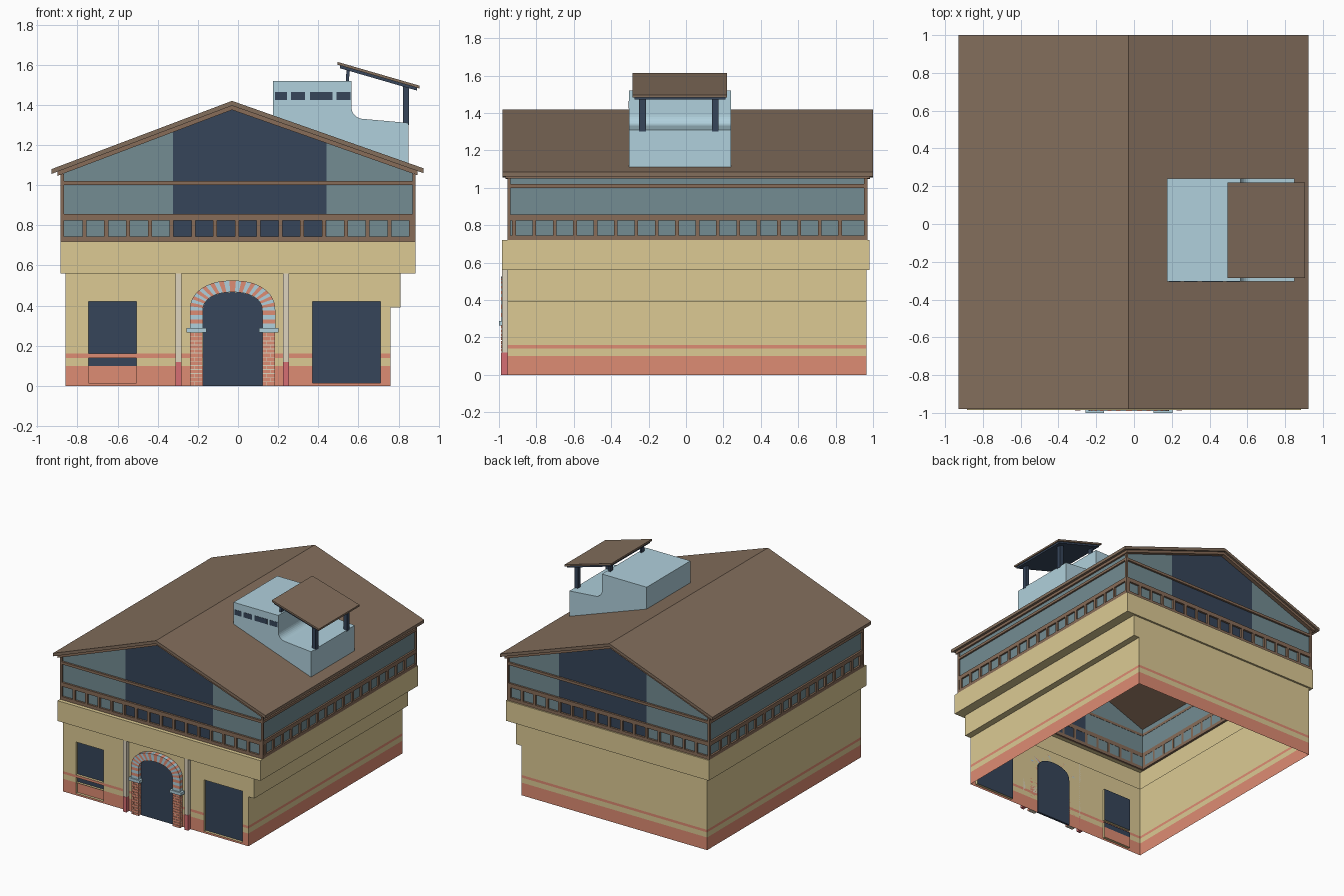
import bpy, math

if "Cube" in bpy.data.objects:
    bpy.data.objects.remove(bpy.data.objects["Cube"])


def mat(name, rgb):
    m = bpy.data.materials.new(name)
    m.diffuse_color = [((c / 255 + .055) / 1.055) ** 2.4 for c in rgb] + [1]
    m.use_nodes = True
    m.node_tree.nodes["Principled BSDF"].inputs["Base Color"].default_value = m.diffuse_color
    return m


TAN = mat("tan", (220, 202, 148))
PINK = mat("pink", (222, 140, 115))
BASE = mat("rose", (214, 110, 115))
CREAM = mat("cream", (222, 212, 190))
BLUE = mat("pale_blue", (176, 208, 220))
DARK = mat("dark", (54, 69, 90))
TEAL = mat("teal", (115, 140, 146))
ROOF = mat("roof_brown", (131, 110, 92))
TRIM = mat("trim_brown", (135, 108, 88))


class Part:
    """Collects faces, then becomes one object."""
    def __init__(self, name):
        self.name, self.v, self.f, self.m = name, [], [], []

    def face(self, pts, m):
        n = len(self.v)
        self.v += pts
        self.f.append(range(n, n + len(pts)))
        self.m.append(m)

    def prism(self, prof, y0, y1, m):
        """Extrude a counter-clockwise (x, z) outline along y."""
        self.face([(x, y0, z) for x, z in prof], m)
        self.face([(x, y1, z) for x, z in reversed(prof)], m)
        for (xa, za), (xb, zb) in zip(prof, prof[1:] + prof[:1]):
            self.face([(xa, y0, za), (xa, y1, za), (xb, y1, zb), (xb, y0, zb)], m)

    def box(self, x0, x1, y0, y1, z0, z1, m):
        self.prism([(x0, z0), (x1, z0), (x1, z1), (x0, z1)], y0, y1, m)

    def band(self, a, b, m, sides=(0, 1, 2, 3)):
        """Join two rings (z, x0, x1, y0, y1); sides: front, right, back, left."""
        def ring(r):
            z, x0, x1, y0, y1 = r
            return [(x0, y0, z), (x1, y0, z), (x1, y1, z), (x0, y1, z)]
        p, q = ring(a), ring(b)
        for i in sides:
            j = (i + 1) % 4
            self.face([p[i], p[j], q[j], q[i]], m)

    def done(self):
        me = bpy.data.meshes.new(self.name)
        me.from_pydata(self.v, [], [tuple(f) for f in self.f])
        mats = list(dict.fromkeys(self.m))
        for m in mats:
            me.materials.append(m)
        for p, m in zip(me.polygons, self.m):
            p.material_index = mats.index(m)
        o = bpy.data.objects.new(self.name, me)
        bpy.context.collection.objects.link(o)
        return o


# Ground floor walls: open-bottomed shell with painted stripes
X0, X1, YF, YB = -.86, .76, -.955, .965
stripes = [(0, .10, PINK), (.10, .14, TAN), (.14, .16, PINK), (.16, .39, TAN)]
w = Part("lower_walls")
for z0, z1, m in stripes:
    w.band((z0, X0, X1, YF, YB), (z1, X0, X1, YF, YB), m, (1, 2, 3))
w.band((.39, X0, X1, YF, YB), (.39, .81 - 1.67, .81, YF, YB), TAN, (1,))
w.band((.39, X0, .81, YF, YB), (.56, X0, .81, YF, YB), TAN, (1, 2, 3))
# overhanging band
w.band((.56, X0, .81, YF, YB), (.56, -.885, .885, -.985, .98), TAN)
w.band((.56, -.885, .885, -.985, .98), (.72, -.885, .885, -.985, .98), TAN)
w.band((.72, -.885, .885, -.985, .98), (.72, -.87, .872, -.94, .955), TAN)
w.done()

# Front wall: cells around the two window openings
f = Part("front_wall")
xs = [X0, -.745, -.505, .37, .71, X1, .81]
zs = [0, .015, .10, .14, .16, .39, .42, .56]
for i in range(6):
    for j in range(7):
        xa, xb, za, zb = xs[i], xs[i + 1], zs[j], zs[j + 1]
        if (i == 5 and za < .39) or (i == 3 and 1 <= j <= 5) or (i == 1 and j in (1, 2, 4, 5)):
            continue
        m = PINK if j in (0, 1, 3) else TAN
        f.face([(xa, YF, za), (xb, YF, za), (xb, YF, zb), (xa, YF, zb)], m)
f.done()


# Recessed windows
def recess(part, x0, x1, z0, z1, back):
    y = YF + .02
    p = [(x0, z0), (x1, z0), (x1, z1), (x0, z1)]
    for (xa, za), (xb, zb) in zip(p, p[1:] + p[:1]):
        part.face([(xa, YF, za), (xa, y, za), (xb, y, zb), (xb, YF, zb)][::-1], TAN)
    part.face([(x, y, z) for x, z in p], back)


g = Part("front_windows")
recess(g, .37, .71, .015, .42, DARK)
recess(g, -.745, -.505, .16, .42, DARK)
recess(g, -.745, -.505, .10, .14, DARK)
recess(g, -.745, -.505, .015, .10, PINK)
g.done()

# Pilasters
p = Part("pilasters")
for x in (-.312, .225):
    p.box(x, x + .03, -.985, YF, .12, .56, CREAM)
    p.box(x, x + .03, -.988, YF, 0, .12, BASE)
p.done()

# Arched door
CX, CZ = -.027, .375


def arc(t, rx, rz):
    c, s = math.cos(t), math.sin(t)
    return CX + rx * math.copysign(abs(c) ** .9, c), CZ + rz * s ** .9 if s > 1e-6 else CZ


d = Part("door")
d.prism([(CX - .148, 0), (CX + .148, 0)] +
        [arc(math.pi * i / 16, .148, .092) for i in range(17)], -.962, -.945, DARK)
d.done()

# Door surround: brick pillars, imposts and alternating arch stones
a = Part("door_surround")
for s in (-1, 1):
    xa, xb = sorted((CX + s * .148, CX + s * .213))
    a.box(xa + .002, xb - .002, -.985, YF, 0, .265, CREAM)
    h = .265 / 13
    for r in range(13):
        cuts = [xa, xa + (.043 if r % 2 else .022), xb]
        for u, v in zip(cuts, cuts[1:]):
            a.box(u + .001, v - .001, -.989, YF, r * h + .002, (r + 1) * h - .002, PINK)
    a.box(xa - .017, xb + .017, -1.0, YF, .265, .288, BLUE)
    h = (CZ - .288) / 4
    for r in range(4):
        a.box(xa, xb, -.99, YF, .288 + r * h, .288 + (r + 1) * h, PINK if r % 2 else BLUE)
N = 27
for i in range(N):
    t0, t1 = math.pi * i / N, math.pi * (i + 1) / N
    a.prism([arc(t0, .148, .092), arc(t0, .213, .15), arc(t1, .213, .15), arc(t1, .148, .092)],
            -.99, YF, PINK if i % 2 else BLUE)
a.done()


# Roof: two stacked gable layers
def zr(x):
    return 1.42 - (.378 * (-.03 - x) if x < -.03 else .352 * (x + .03))


def gable(x0, x1, top, bot):
    up = [(x0, zr(x0) - top), (-.03, 1.42 - top), (x1, zr(x1) - top)]
    lo = [(x0, zr(x0) - bot), (-.03, 1.42 - bot), (x1, zr(x1) - bot)]
    return lo + up[::-1]


r = Part("roof")
r.prism(gable(-.93, .925, 0, .024), -.98, 1.0, ROOF)
r.prism(gable(-.90, .895, .024, .045), -.965, .985, TRIM)
r.done()

# Upper glazing: side walls and gable ends with a dark centre bay
u = Part("upper_glazing")
for x in (-.87, .872):
    q = [(x, -.94, .72), (x, .955, .72), (x, .955, zr(x) - .03), (x, -.94, zr(x) - .03)]
    u.face(q if x > 0 else q[::-1], TEAL)
for y in (-.94, .955):
    for lo, hi, m in ((-.87, -.325, TEAL), (-.325, .44, DARK), (.44, .872, TEAL)):
        top = [hi] + ([-.03] if lo < -.03 < hi else []) + [lo]
        q = [(lo, y, .72), (hi, y, .72)] + [(x, y, zr(x) - .03) for x in top]
        u.face(q if y < 0 else q[::-1], m)
u.done()

# Balustrade, mid beam and corner posts around the upper floor
b = Part("balustrade")
RX, RF, RB = .885, -.955, .97
for z0, z1 in ((.72, .745), (.825, .857), (1.0, 1.02)):
    b.box(-RX, RX, RF, -.938, z0, z1, TRIM)
    b.box(-RX, RX, .953, RB, z0, z1, TRIM)
    b.box(-RX, -.868, -.938, .953, z0, z1, TRIM)
    b.box(.87, RX, -.938, .953, z0, z1, TRIM)
for i in range(16):
    x = -.775 + .1085 * i
    for y0, y1 in ((RF, -.938), (.953, RB)):
        b.box(x, x + .02, y0, y1, .745, .825, TRIM)
for i in range(17):
    y = .814 - .109 * i
    for x0, x1 in ((-RX, -.868), (.87, RX)):
        b.box(x0, x1, y, y + .02, .745, .825, TRIM)
for x0, x1 in ((-RX, -.868), (.87, RX)):
    for y0, y1 in ((RF, -.938), (.953, RB)):
        b.box(x0, x1, y0, y1, .72, 1.055, TRIM)
b.done()

# Rooftop lookout: stepped body with a curved shoulder
k = Part("lookout_body")
curve = [(.625 - .06 * math.cos(t), 1.39 - .06 * math.sin(t))
         for t in [math.pi / 2 * i / 8 for i in range(9)]]
outline = [(.175, 1.33), (.85, 1.09), (.85, 1.31)] + curve[::-1] + [(.565, 1.52), (.175, 1.52)]
k.prism(outline, -.305, .24, BLUE)
for x0, x1 in ((.185, .245), (.265, .335), (.36, .47), (.49, .56)):
    k.box(x0, x1, -.307, -.30, 1.425, 1.465, DARK)
k.done()

# Canopy: sloping slab in two layers on four posts
c = Part("canopy")


def slab(x0, x1, drop, thick):
    za, zb = 1.613 - .29 * (x0 - .5) - drop, 1.613 - .29 * (x1 - .5) - drop
    return [(x0, za - thick), (x1, zb - thick), (x1, zb), (x0, za)]


c.prism(slab(.495, .905, 0, .014), -.285, .22, ROOF)
c.prism(slab(.508, .892, .014, .014), -.275, .21, DARK)
for y in (-.25, .14):
    c.box(.822, .852, y, y + .035, 1.30, 1.495, DARK)
    c.prism([(.538, 1.50), (.55, 1.50), (.558, 1.578), (.54, 1.578)], y, y + .035, DARK)
c.done()
